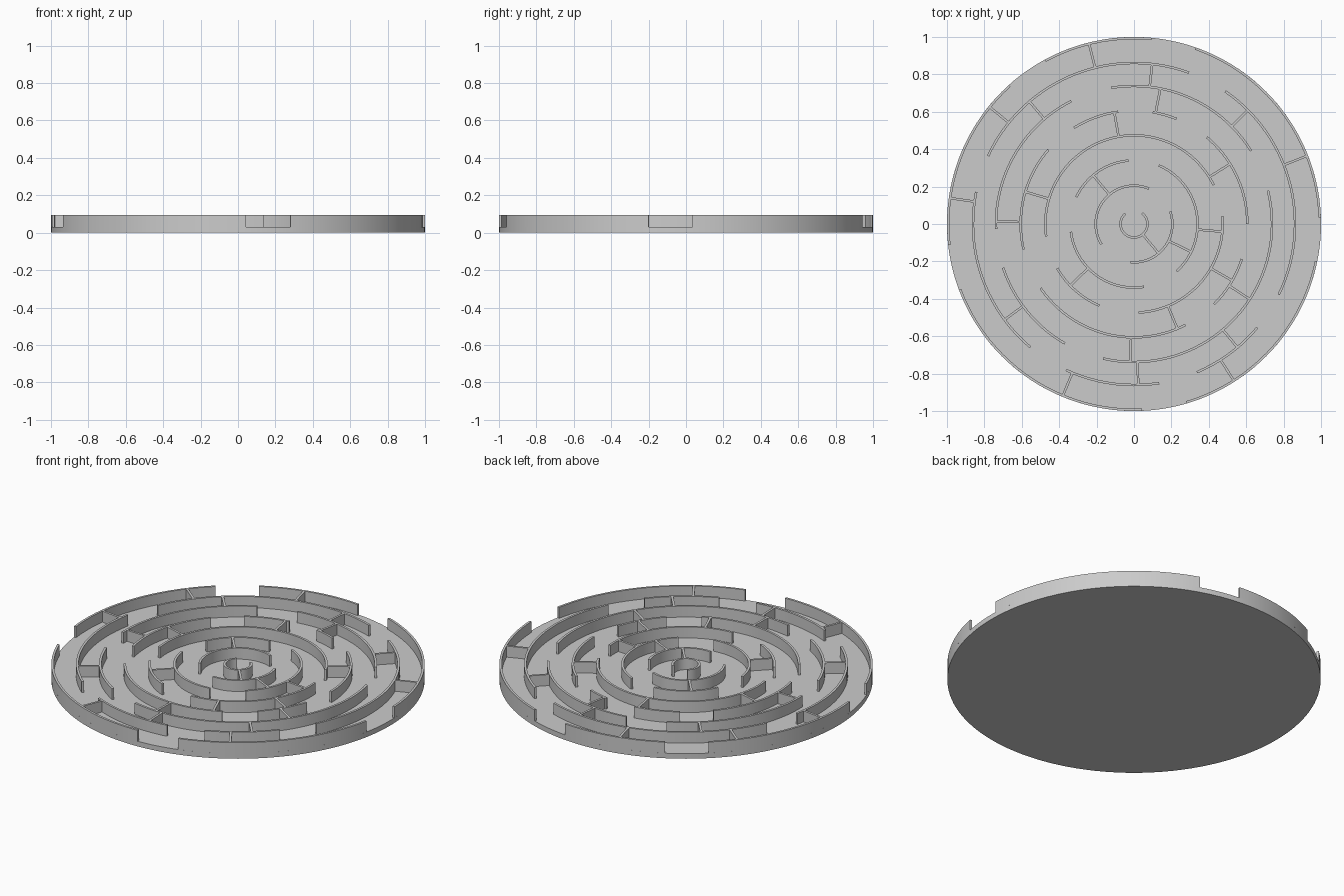
import bpy, bmesh, math
from mathutils import Matrix

cube = bpy.data.objects.get("Cube")
if cube:
    bpy.data.objects.remove(cube, do_unlink=True)

FLOOR, TOP, THICK = 0.03, 0.095, 0.013

grey = bpy.data.materials.new("light_grey")
grey.use_nodes = True
grey.diffuse_color = (0.6, 0.6, 0.6, 1)
grey.node_tree.nodes["Principled BSDF"].inputs["Base Color"].default_value = (0.6, 0.6, 0.6, 1)


def finish(name, bm):
    bmesh.ops.recalc_face_normals(bm, faces=bm.faces)
    mesh = bpy.data.meshes.new(name)
    bm.to_mesh(mesh)
    bm.free()
    mesh.materials.append(grey)
    obj = bpy.data.objects.new(name, mesh)
    bpy.context.collection.objects.link(obj)
    bpy.ops.object.select_all(action='DESELECT')
    obj.select_set(True)
    bpy.context.view_layer.objects.active = obj
    bpy.ops.object.shade_smooth_by_angle(angle=math.radians(30))


def add_arc(bm, radius, start, end):
    """Curved wall: a rectangular section swept between two angles."""
    steps = max(4, round((end - start) / 3))
    lo, hi = radius - THICK / 2, radius + THICK / 2
    section = [(lo, FLOOR), (hi, FLOOR), (hi, TOP), (lo, TOP)]
    loops = []
    for i in range(steps + 1):
        a = math.radians(start + (end - start) * i / steps)
        loops.append([bm.verts.new((r * math.cos(a), r * math.sin(a), z)) for r, z in section])
    for a, b in zip(loops, loops[1:]):
        for k in range(4):
            n = (k + 1) % 4
            bm.faces.new((a[k], a[n], b[n], b[k]))
    bm.faces.new(loops[0])
    bm.faces.new(loops[-1])


def add_spoke(bm, inner, outer, angle):
    """Straight wall bridging two neighbouring rings."""
    lo, hi = inner + THICK / 2 - 0.001, outer - THICK / 2 + 0.001
    m = (Matrix.Rotation(math.radians(angle), 4, 'Z')
         @ Matrix.Translation(((lo + hi) / 2, 0, (FLOOR + TOP) / 2))
         @ Matrix.Diagonal((hi - lo, THICK, TOP - FLOOR, 1)))
    bmesh.ops.create_cube(bm, size=1, matrix=m)


# Round floor plate
bm = bmesh.new()
bmesh.ops.create_cone(bm, cap_ends=True, segments=144, radius1=1, radius2=1, depth=FLOOR,
                      matrix=Matrix.Translation((0, 0, FLOOR / 2)))
finish("floor_plate", bm)

# Each ring: radius, openings (from, to), spokes running out to the next ring
rings = [
    (0.072, [(53, 130)], [310]),
    (0.205, [(19, 67), (212, 265)], [130, 334]),
    (0.34, [(67, 95), (155, 187), (279, 312)], [224, 355]),
    (0.474, [(5, 26), (188, 210), (247, 273)], [32, 100, 163.5, 292.5, 330]),
    (0.606, [(50, 68), (80.5, 98), (122, 139), (193, 214.5), (297, 315), (342, 360)],
     [79, 179, 268.5, 327]),
    (0.738, [(14, 32), (99.5, 117), (182, 198.5), (240, 257)],
     [45, 83.5, 130.5, 216.5, 271.5, 310]),
    (0.861, [(55.5, 70), (155, 168.5), (230, 245), (279, 293), (320, 334)],
     [21.5, 104, 141, 172, 247.5, 302.5]),
    (0.9935, [(70.7, 84.5), (118.5, 132), (186.5, 200.5), (272.5, 286.3), (348.5, 362)], []),
]

spokes = bmesh.new()
for i, (radius, gaps, angles) in enumerate(rings):
    # Walls fill the spans between consecutive openings
    bm = bmesh.new()
    following = gaps[1:] + [(gaps[0][0] + 360, 0)]
    for gap, nxt in zip(gaps, following):
        add_arc(bm, radius, gap[1], nxt[0])
    finish("outer_wall" if i == len(rings) - 1 else f"ring_wall_{i + 1}", bm)
    for angle in angles:
        add_spoke(spokes, radius, rings[i + 1][0], angle)
finish("spoke_walls", spokes)
